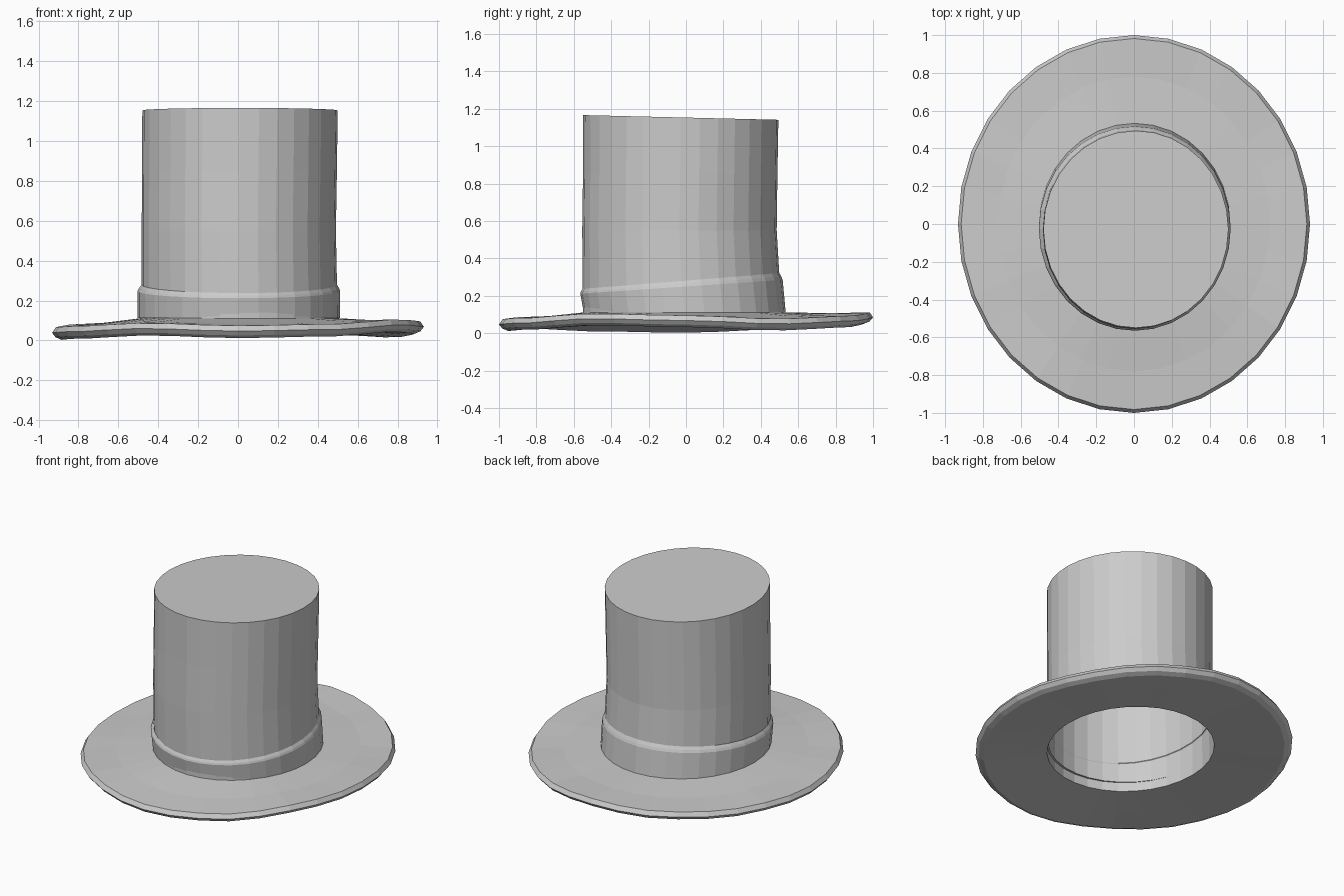
import bpy, bmesh, math

if "Cube" in bpy.data.objects:
    bpy.data.objects.remove(bpy.data.objects["Cube"])

SEG = 32
# rim height of the wavy brim, every 30 degrees counter-clockwise from +x
RIM = [0.068, 0.05, 0.065, 0.085, 0.07, 0.055, 0.038, 0.045, 0.06, 0.047, 0.055, 0.078]


def rim_height(a):
    t = (a / (2 * math.pi) * 12) % 12
    i = int(t)
    f = (1 - math.cos((t - i) * math.pi)) / 2
    return RIM[i % 12] * (1 - f) + RIM[(i + 1) % 12] * f


def ring(cx, cy, rx, ry, z):
    """One elliptical loop; z is a number or a function of (angle, y)."""
    pts = []
    for i in range(SEG):
        a = 2 * math.pi * i / SEG
        y = cy + ry * math.sin(a)
        pts.append((cx + rx * math.cos(a), y, z(a, y) if callable(z) else z))
    return pts


def loft(name, rings, cap=False):
    """Skin successive loops, optionally closing the last one."""
    bm = bmesh.new()
    loops = [[bm.verts.new(p) for p in r] for r in rings]
    for lo, hi in zip(loops, loops[1:]):
        for i in range(SEG):
            j = (i + 1) % SEG
            bm.faces.new((lo[i], lo[j], hi[j], hi[i]))
    if cap:
        bm.faces.new(loops[-1])
    me = bpy.data.meshes.new(name)
    bm.to_mesh(me)
    bm.free()
    ob = bpy.data.objects.new(name, me)
    bpy.context.collection.objects.link(ob)
    return ob


# wavy brim: underside, rounded rim, top surface
def offset(k, d, base):
    return lambda a, y: base * (1 - k) + rim_height(a) * k + d


loft("brim", [
    ring(0.01, -0.02, 0.49, 0.53, 0.05),
    ring(0, 0, 0.72, 0.78, offset(0.6, -0.025, 0.06)),
    ring(0, 0, 0.885, 0.95, offset(1, -0.035, 0)),
    ring(0, 0, 0.915, 0.982, offset(1, -0.022, 0)),
    ring(0, 0, 0.932, 1.0, offset(1, 0, 0)),
    ring(0, 0, 0.915, 0.982, offset(1, 0.027, 0)),
    ring(0, 0, 0.72, 0.78, offset(0.55, 0.022, 0.085)),
    ring(0.005, -0.01, 0.49, 0.53, 0.112),
])

# hollow crown with a slightly tilted flat top
loft("crown", [
    ring(0.01, -0.02, 0.49, 0.53, 0.05),
    ring(0.007, -0.025, 0.49, 0.528, 0.25),
    ring(0.004, -0.035, 0.487, 0.52, 0.55),
    ring(0.007, -0.031, 0.489, 0.52, 0.85),
    ring(0.01, -0.028, 0.49, 0.522, lambda a, y: 1.153 - 0.024 * y),
], cap=True)

# hat band, taller at the back, with a bevelled upper edge
loft("hat_band", [
    ring(0.004, -0.012, 0.49, 0.53, 0.112),
    ring(0.004, -0.007, 0.507, 0.54, 0.112),
    ring(0.004, -0.024, 0.508, 0.541, lambda a, y: 0.25 + 0.068 * y),
    ring(0.005, -0.026, 0.502, 0.536, lambda a, y: 0.264 + 0.075 * y),
    ring(0.007, -0.027, 0.487, 0.524, lambda a, y: 0.285 + 0.08 * y),
])
